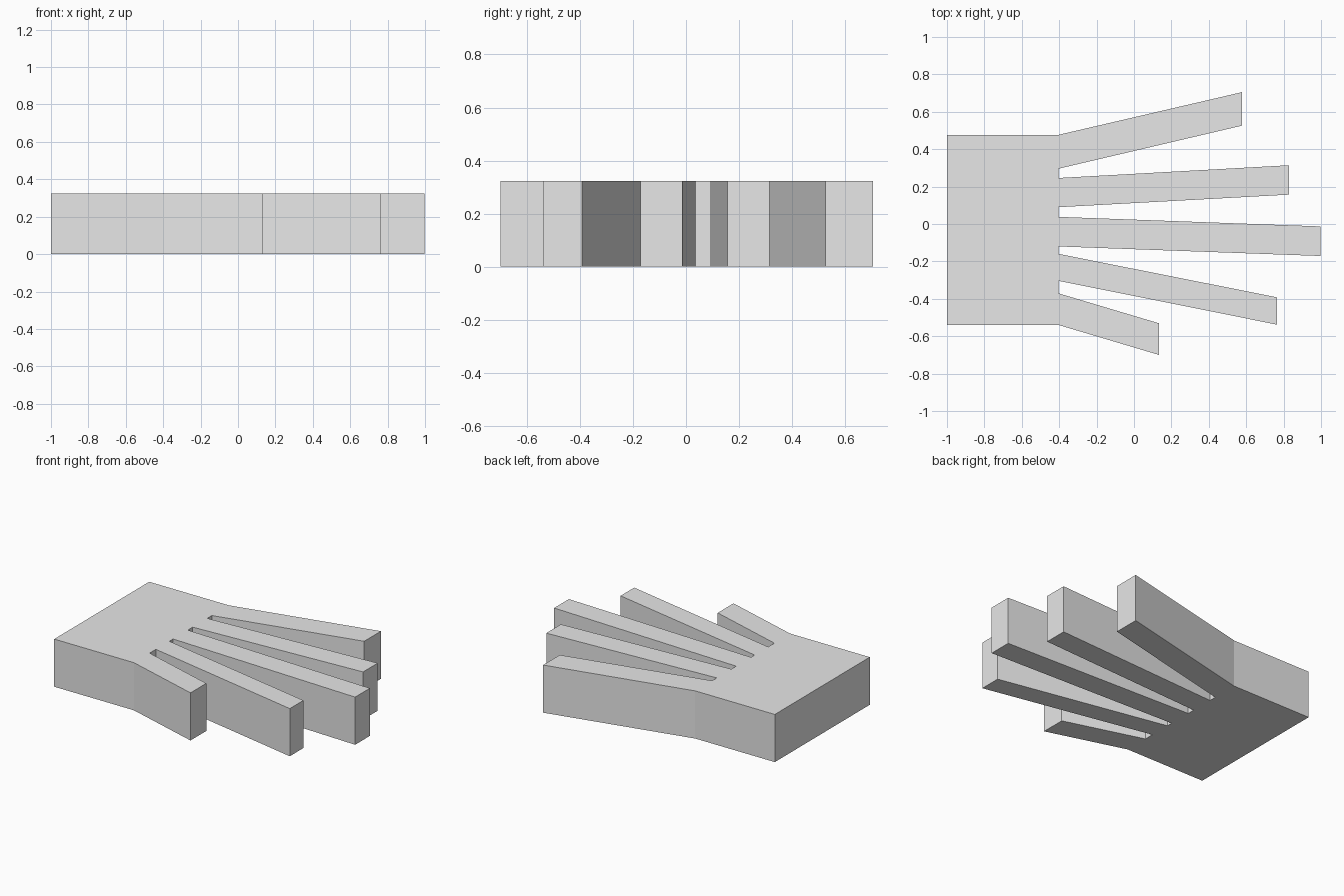
import bpy
import bmesh

if "Cube" in bpy.data.objects:
    bpy.data.objects.remove(bpy.data.objects["Cube"])

HEIGHT = 0.323
PALM_BACK, KNUCKLE = -1.0, -0.403

# Each finger: root top y, root bottom y, tip x, tip top y, tip bottom y
FINGERS = [
    (0.477, 0.296, 0.578, 0.705, 0.526),
    (0.246, 0.090, 0.828, 0.314, 0.157),
    (0.038, -0.120, 0.998, -0.013, -0.171),
    (-0.160, -0.304, 0.765, -0.392, -0.538),
    (-0.371, -0.540, 0.134, -0.531, -0.700),
]

# Flat outline of palm and fingers
outline = [(PALM_BACK, FINGERS[-1][1]), (PALM_BACK, FINGERS[0][0])]
for root_top, root_bottom, tip_x, tip_top, tip_bottom in FINGERS:
    outline += [(KNUCKLE, root_top), (tip_x, tip_top),
                (tip_x, tip_bottom), (KNUCKLE, root_bottom)]

# Extrude the outline into a slab
bm = bmesh.new()
base = bm.faces.new([bm.verts.new((x, y, 0)) for x, y in outline])
result = bmesh.ops.extrude_face_region(bm, geom=[base], use_keep_orig=True)
top = [v for v in result["geom"] if isinstance(v, bmesh.types.BMVert)]
bmesh.ops.translate(bm, vec=(0, 0, HEIGHT), verts=top)
bmesh.ops.recalc_face_normals(bm, faces=bm.faces)

mesh = bpy.data.meshes.new("hand_slab")
bm.to_mesh(mesh)
bm.free()
hand = bpy.data.objects.new("hand_slab", mesh)
bpy.context.collection.objects.link(hand)

# Plain grey material
grey = bpy.data.materials.new("light_grey")
grey.diffuse_color = (0.8, 0.8, 0.8, 1)
grey.use_nodes = True
grey.node_tree.nodes["Principled BSDF"].inputs["Base Color"].default_value = grey.diffuse_color
mesh.materials.append(grey)
